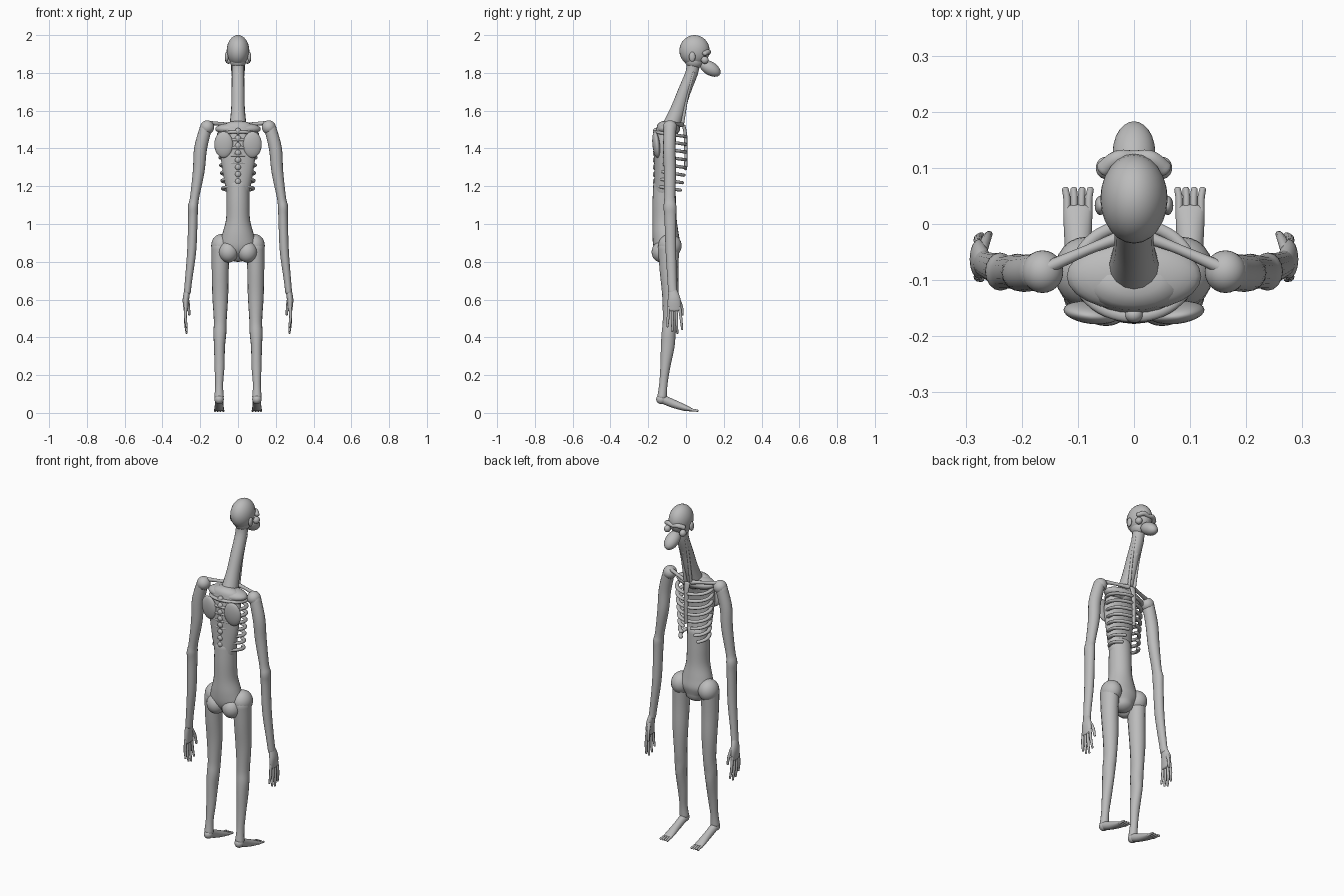
import bpy, bmesh, math
from mathutils import Vector, Matrix

skin = bpy.data.materials.new("plain_grey")
skin.diffuse_color = (0.5, 0.5, 0.5, 1)


def finish(name, bm, angle=60):
    bmesh.ops.recalc_face_normals(bm, faces=bm.faces)
    me = bpy.data.meshes.new(name)
    bm.to_mesh(me)
    bm.free()
    me.materials.append(skin)
    ob = bpy.data.objects.new(name, me)
    bpy.context.collection.objects.link(ob)
    bpy.ops.object.select_all(action='DESELECT')
    ob.select_set(True)
    bpy.context.view_layer.objects.active = ob
    bpy.ops.object.shade_smooth_by_angle(angle=math.radians(angle))
    return ob


def ball(name, loc, size, tilt=0.0, turn=0.0):
    """Ellipsoid with half-sizes, tilted about x then turned about z."""
    bm = bmesh.new()
    m = (Matrix.Translation(loc) @ Matrix.Rotation(turn, 4, 'Z')
         @ Matrix.Rotation(tilt, 4, 'X') @ Matrix.Diagonal((*size, 1)))
    bmesh.ops.create_uvsphere(bm, u_segments=24, v_segments=16, radius=1, matrix=m)
    return finish(name, bm)


def smooth_points(pts, n=5):
    """Catmull-Rom through tuples of any length."""
    out = []
    for i in range(len(pts) - 1):
        p = [Vector(pts[max(0, min(len(pts) - 1, i + k))]) for k in (-1, 0, 1, 2)]
        for j in range(n):
            t = j / n
            out.append(0.5 * (2 * p[1] + (p[2] - p[0]) * t
                              + (2 * p[0] - 5 * p[1] + 4 * p[2] - p[3]) * t * t
                              + (3 * p[1] - p[0] - 3 * p[2] + p[3]) * t ** 3))
    return out + [Vector(pts[-1])]


def tube(name, pts, side=(1, 0, 0), seg=16, n=5):
    """Sweep an ellipse along (x, y, z, half-width, half-depth) points; rounded ends."""
    path = smooth_points(pts, n)
    pos = [Vector(p[:3]) for p in path]
    bm = bmesh.new()
    rings = []

    def ring(c, a, b):
        rings.append([bm.verts.new(c + a * math.cos(2 * math.pi * k / seg)
                                   + b * math.sin(2 * math.pi * k / seg)) for k in range(seg)])

    last = len(path) - 1
    for i, p in enumerate(path):
        t = (pos[min(i + 1, last)] - pos[max(i - 1, 0)]).normalized()
        a = Vector(side)
        a = (a - t * a.dot(t)).normalized()
        b = t.cross(a)
        a, b, r = a * p[3], b * p[4], min(p[3], p[4])
        if i == 0:
            for s in (1.4, 0.95, 0.45):
                ring(pos[i] - t * r * math.sin(s) * 0.7, a * math.cos(s), b * math.cos(s))
        ring(pos[i], a, b)
        if i == last:
            for s in (0.45, 0.95, 1.4):
                ring(pos[i] + t * r * math.sin(s) * 0.7, a * math.cos(s), b * math.cos(s))
    for r0, r1 in zip(rings, rings[1:]):
        for k in range(seg):
            bm.faces.new((r0[k], r0[(k + 1) % seg], r1[(k + 1) % seg], r1[k]))
    bm.faces.new(rings[0])
    bm.faces.new(rings[-1])
    return finish(name, bm)


# Head
ball("skull", (0, 0.045, 1.918), (0.06, 0.08, 0.082), tilt=-0.15)
ball("jaw", (0, 0.045, 1.865), (0.044, 0.05, 0.045))
ball("nose", (0, 0.127, 1.824), (0.038, 0.062, 0.036), tilt=-0.55)
tube("brow", [(-0.055, 0.098, 1.902, .014, .012), (-0.03, 0.117, 1.912, .014, .013),
              (0, 0.118, 1.906, .013, .011), (0.03, 0.117, 1.912, .014, .013),
              (0.055, 0.098, 1.902, .014, .012)], side=(0, 1, 0))

# Neck
tube("neck", [(0, 0.04, 1.86, .034, .036), (0, 0.03, 1.80, .033, .033), (0, -0.01, 1.70, .034, .034),
              (0, -0.045, 1.60, .037, .040), (0, -0.085, 1.50, .048, .048)])
ball("throat_bump", (0, 0.018, 1.715), (0.014, 0.014, 0.024), tilt=-0.3)

# Torso: back shell, upper chest, spine, breastbone, belly
tube("back_shell", [(0, -0.115, 1.17, .062, .055), (0, -0.122, 1.25, .076, .046),
                    (0, -0.125, 1.34, .090, .042), (0, -0.122, 1.43, .098, .045),
                    (0, -0.105, 1.51, .085, .05)], seg=24)
ball("upper_chest", (0, -0.093, 1.503), (0.12, 0.062, 0.036))
for i in range(8):
    ball(f"vertebra_{i+1}", (0, -0.162, 1.225 + 0.038 * i), (0.016, 0.014, 0.017))
tube("breastbone", [(0, -0.012, 1.52, .018, .009), (0, -0.003, 1.47, .014, .009),
                    (0, 0, 1.37, .013, .009), (0, -0.002, 1.29, .010, .008)])
tube("belly", [(0, -0.115, 1.21, .060, .058), (0, -0.115, 1.12, .061, .062),
               (0, -0.113, 1.02, .064, .064), (0, -0.108, 0.94, .085, .070),
               (0, -0.10, 0.88, .095, .070), (0, -0.09, 0.835, .055, .05)], seg=24)

# Ribs: rings from spine round to the front, the lower ones open
for i in range(8):
    z = 1.475 - 0.041 * i
    rx = 0.102 - 0.0032 * i
    gap = 0.12 if i < 5 else 0.3 + 0.22 * (i - 5)
    pts = []
    for k in range(25):
        a = gap + (2 * math.pi - 2 * gap) * k / 24
        pts.append((rx * math.sin(a), -0.083 + (0.082 - 0.0015 * i) * math.cos(a),
                    z - 0.012 * math.cos(a), .0085, .011))
    tube(f"rib_{i+1}", pts, side=(0, 0, 1), seg=10, n=2)

# Paired parts
for s, tag in ((-1, "left"), (1, "right")):
    ball(f"{tag}_ear", (s * 0.06, 0.033, 1.885), (0.010, 0.017, 0.026))
    ball(f"{tag}_eye", (s * 0.05, 0.100, 1.868), (0.018, 0.02, 0.02))
    ball(f"{tag}_shoulder_blade", (s * 0.076, -0.158, 1.42), (0.05, 0.019, 0.07), tilt=0.1, turn=s * 0.12)
    ball(f"{tag}_shoulder", (s * 0.163, -0.085, 1.512), (0.037, 0.038, 0.037))
    tube(f"{tag}_collarbone", [(s * 0.02, -0.022, 1.525, .012, .012), (s * 0.08, -0.045, 1.53, .009, .009),
                               (s * 0.16, -0.08, 1.535, .012, .012)], side=(0, 0, 1))
    tube(f"{tag}_neck_cord", [(s * 0.026, 0.04, 1.80, .008, .008), (s * 0.022, 0.008, 1.68, .007, .007),
                              (s * 0.018, -0.02, 1.525, .009, .009)])

    # Arm and hand
    tube(f"{tag}_arm", [(s * 0.17, -0.085, 1.51, .032, .033), (s * 0.198, -0.088, 1.40, .034, .033),
                        (s * 0.208, -0.085, 1.28, .031, .032), (s * 0.230, -0.086, 1.14, .024, .029),
                        (s * 0.238, -0.085, 1.09, .027, .034), (s * 0.239, -0.083, 1.03, .025, .031),
                        (s * 0.245, -0.08, 0.86, .024, .028), (s * 0.262, -0.074, 0.70, .019, .024),
                        (s * 0.268, -0.07, 0.64, .018, .024)])
    tube(f"{tag}_palm", [(s * 0.268, -0.07, 0.65, .016, .022), (s * 0.276, -0.063, 0.60, .017, .034),
                         (s * 0.276, -0.062, 0.545, .012, .036)])
    for i, length in enumerate((0.085, 0.11, 0.12, 0.10)):
        y = -0.091 + 0.019 * i
        tube(f"{tag}_finger_{i+1}", [(s * 0.277, y, 0.56, .008, .0085),
                                     (s * 0.278, y + 0.004 * (i - 1), 0.55 - length * 0.55, .0075, .0075),
                                     (s * 0.272, y + 0.007 * (i - 1), 0.542 - length, .0055, .0055)], seg=10)
    tube(f"{tag}_thumb", [(s * 0.270, -0.045, 0.61, .010, .011), (s * 0.262, -0.025, 0.565, .008, .009),
                          (s * 0.258, -0.018, 0.52, .006, .006)], seg=10)

    # Hip, buttock and leg
    ball(f"{tag}_hip", (s * 0.088, -0.085, 0.885), (0.054, 0.062, 0.062))
    ball(f"{tag}_buttock", (s * 0.05, -0.13, 0.852), (0.052, 0.052, 0.056))
    tube(f"{tag}_leg", [(s * 0.092, -0.092, 0.88, .048, .056), (s * 0.094, -0.09, 0.76, .045, .05),
                        (s * 0.094, -0.083, 0.62, .042, .043), (s * 0.094, -0.085, 0.49, .034, .038),
                        (s * 0.096, -0.092, 0.42, .034, .037), (s * 0.098, -0.097, 0.35, .029, .036),
                        (s * 0.098, -0.11, 0.24, .026, .026), (s * 0.1, -0.12, 0.15, .021, .022),
                        (s * 0.1, -0.127, 0.085, .025, .025)])
    ball(f"{tag}_heel", (s * 0.1, -0.13, 0.072), (0.025, 0.028, 0.026))
    tube(f"{tag}_foot", [(s * 0.1, -0.13, 0.075, .023, .023), (s * 0.1, -0.07, 0.05, .022, .022),
                         (s * 0.1, -0.01, 0.028, .025, .017), (s * 0.1, 0.028, 0.017, .026, .009)])
    for i in range(4):
        x = 0.0805 + 0.013 * i
        tube(f"{tag}_toe_{i+1}", [(s * x, 0.02, 0.017, .0065, .008), (s * x, 0.045, 0.014, .0065, .007),
                                  (s * (x + 0.002 * (i - 1.5)), 0.062, 0.011, .006, .006)], seg=10)
